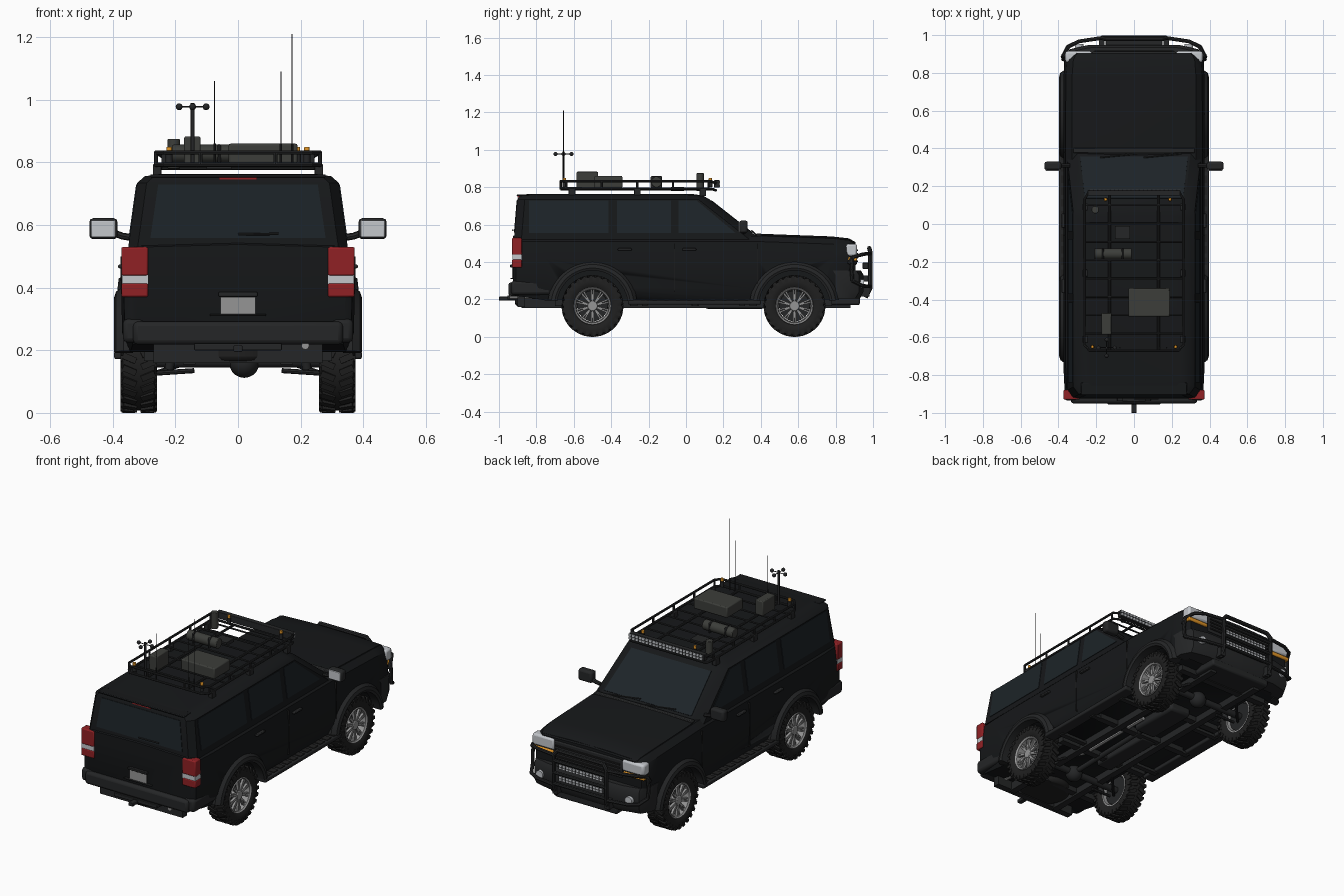
import bpy, bmesh, math
from mathutils import Vector, Matrix

if "Cube" in bpy.data.objects:
    bpy.data.objects.remove(bpy.data.objects["Cube"])

def mat(name, *c):
    m = bpy.data.materials.new(name)
    m.diffuse_color = (*c, 1)
    m.use_nodes = True
    m.node_tree.nodes["Principled BSDF"].inputs["Base Color"].default_value = m.diffuse_color
    return m
PAINT = mat("paint", .008, .009, .010); GLASS = mat("glass", .012, .017, .021)
TRIM = mat("trim", .018, .019, .020); RUBBER = mat("rubber", .014, .014, .014)
METAL = mat("metal", .30, .30, .30); LENS = mat("lens", .55, .57, .6)
RED = mat("red", .28, .015, .018); AMBER = mat("amber", .75, .3, .02)
OLIVE = mat("case_grey", .045, .047, .042)

def finish(name, bm, m, mir=False, bevel=0, smooth=True):
    bmesh.ops.recalc_face_normals(bm, faces=bm.faces)
    me = bpy.data.meshes.new(name); bm.to_mesh(me); bm.free()
    return place(name, me, m, mir, bevel, smooth)

def place(name, me, m, mir=False, bevel=0, smooth=True):
    o = bpy.data.objects.new(name, me); bpy.context.collection.objects.link(o)
    me.materials.clear(); me.materials.append(m)
    if smooth:
        bpy.ops.object.select_all(action='DESELECT')
        o.select_set(True); bpy.context.view_layer.objects.active = o
        bpy.ops.object.shade_smooth_by_angle(angle=math.radians(32))
    if bevel:
        b = o.modifiers.new("bevel", 'BEVEL'); b.width = bevel; b.segments = 2
    if mir:
        o.modifiers.new("mirror", 'MIRROR')
    return o

def loft(name, rings, m, cyclic=False, **k):
    bm = bmesh.new()
    vs = [[bm.verts.new(p) for p in r] for r in rings]
    n = len(rings[0])
    for i in range(len(vs) if cyclic else len(vs) - 1):
        a, b = vs[i], vs[(i + 1) % len(vs)]
        for j in range(n):
            bm.faces.new((a[j], a[(j + 1) % n], b[(j + 1) % n], b[j]))
    if not cyclic:
        bm.faces.new(vs[0]); bm.faces.new(vs[-1])
    return finish(name, bm, m, **k)

def boxes(name, items, m, **k):
    # items: (x0,x1,y0,y1,z0,z1)
    bm = bmesh.new()
    for x0, x1, y0, y1, z0, z1 in items:
        M = Matrix.Translation(((x0+x1)/2, (y0+y1)/2, (z0+z1)/2)) @ Matrix.Diagonal((x1-x0, y1-y0, z1-z0, 1))
        bmesh.ops.create_cube(bm, size=1, matrix=M)
    return finish(name, bm, m, **k)

def box(name, *a, **k):
    return boxes(name, [a[:6]], a[6], **k)

def tubes(name, paths, r, m, closed=False, mir=False, res=2):
    cu = bpy.data.curves.new(name, 'CURVE'); cu.dimensions = '3D'
    cu.bevel_depth = r; cu.bevel_resolution = res; cu.use_fill_caps = True
    for pts in paths:
        s = cu.splines.new('POLY'); s.points.add(len(pts) - 1); s.use_cyclic_u = closed
        for q, p in zip(s.points, pts):
            q.co = (*p, 1)
    t = bpy.data.objects.new(name, cu); bpy.context.collection.objects.link(t)
    bpy.context.view_layer.update()
    me = bpy.data.meshes.new_from_object(t.evaluated_get(bpy.context.evaluated_depsgraph_get()))
    bpy.data.objects.remove(t)
    return place(name, me, m, mir)

def cyl(name, p, q, r, m, seg=24, mir=False, bevel=0):
    p, q = Vector(p), Vector(q); d = q - p
    bm = bmesh.new()
    bmesh.ops.create_cone(bm, cap_ends=True, segments=seg, radius1=r, radius2=r, depth=d.length,
                          matrix=Matrix.Translation((p+q)/2) @ d.to_track_quat('Z', 'Y').to_matrix().to_4x4())
    return finish(name, bm, m, mir=mir, bevel=bevel)

def panel(name, pts, m, t=.003, mir=False):
    P = [Vector(p) for p in pts]
    n = (P[1]-P[0]).cross(P[2]-P[1]).normalized()
    if n.dot(P[0] - Vector((0, -.3, .5))) < 0: n = -n
    return loft(name, [[p - n*.002 for p in P], [p + n*t for p in P]], m, mir=mir, smooth=False)

def lathe(name, prof, c, m, seg=40, **k):
    # closed profile (x offset, radius) turned round the x axis
    rings = [[(c[0]+x, c[1]+r*math.cos(a), c[2]+r*math.sin(a)) for x, r in prof]
             for a in (2*math.pi*i/seg for i in range(seg))]
    return loft(name, rings, m, cyclic=True, **k)

AXLES = (-.50, .58)
ZW = .165
# lower body, with wheel wells cut out
def section(y, top, w, b):
    h = [(w-.03, b), (w-.004, b+.06), (w, .42), (w-.012, top-.03), (w-.045, top)]
    return [(x, y, z) for x, z in h] + [(0, y, top+.008)] + [(-x, y, z) for x, z in h[::-1]]
body = loft("body", [section(*s) for s in (
    (-.925, .53, .345, .25), (-.91, .54, .366, .22), (-.75, .54, .374, .195), (.38, .54, .374, .195),
    (.78, .526, .373, .195), (.87, .517, .366, .22), (.905, .50, .345, .24))], PAINT)
for y in AXLES:
    for s in (1, -1):
        c = cyl("arch_cutter", (s*.235, y, ZW), (s*.5, y, ZW), .195, PAINT, 48)
        c.hide_render = True
        md = body.modifiers.new("arch", 'BOOLEAN'); md.object = c; md.operation = 'DIFFERENCE'; md.solver = 'EXACT'
        bpy.context.view_layer.objects.active = body
        bpy.ops.object.modifier_apply(modifier=md.name)
        bpy.data.objects.remove(c)
# cabin with chamfered corners
def ring(z, yb, yf, h):
    r = [(h-.03, yb), (h, yb+.04), (h, yf-.06), (h-.05, yf)]
    return [(x, y, z) for x, y in r] + [(-x, y, z) for x, y in r[::-1]]
loft("cabin", [ring(.52, -.92, .40, .352), ring(.735, -.902, .126, .322),
               ring(.756, -.888, .09, .298), ring(.763, -.85, .04, .25)], PAINT)
# glazing
sx = lambda y, z: (.352 - (z-.52)*.14, y, z)
wy = lambda x, z: (x, .40 - (z-.52)*1.274, z)
ry = lambda x, z: (x, -.92 + (z-.52)*.084, z)
for nm, pts in (("quarter_window", ((-.84, .555), (-.415, .555), (-.415, .73), (-.84, .73))),
                ("rear_door_window", ((-.37, .555), (-.08, .555), (-.08, .73), (-.37, .73))),
                ("front_door_window", ((-.04, .555), (.265, .555), (.055, .73), (-.04, .73)))):
    panel(nm, [sx(*p) for p in pts], GLASS, mir=True)
panel("windshield", [wy(-.285, .555), wy(.285, .555), wy(.26, .728), wy(-.26, .728)], GLASS)
panel("rear_window", [ry(-.28, .558), ry(.28, .558), ry(.255, .73), ry(-.255, .73)], GLASS)
tubes("wipers", [[(x, .372, .549), (x-.2, .352, .567)] for x in (.25, .02)] + [[(.0, -.925, .57), (.13, -.925, .572)]], .004, TRIM)
# body details
boxes("door_seams", [(.36, .3755, y-.0015, y+.0015, .24, .50) for y in (-.06, .38)], RUBBER, mir=True)
boxes("door_handles", [(.36, .383, y, y+.075, .462, .474) for y in (-.365, -.02)], TRIM, mir=True, bevel=.004)
loft("hood", [[(s*w, y, z) for s, z in ((-1, z0-.02), (1, z0-.02), (1, z0+.003), (.4, z0+.011), (-.4, z0+.011), (-1, z0+.003))]
              for y, w, z0 in ((.405, .325, .54), (.78, .325, .526), (.87, .318, .516), (.895, .31, .502))], PAINT)
box("cowl", -.32, .32, .375, .403, .535, .552, TRIM, bevel=.004)
# wheel arch flares
for y in AXLES:
    sec = [(.335, .19), (.39, .19), (.396, .203), (.39, .222), (.366, .24), (.335, .24)]
    loft("fender_flare", [[(x, y+r*math.cos(a), ZW+r*math.sin(a)) for x, r in sec]
         for a in (math.radians(8+164*i/24) for i in range(25))], TRIM, mir=True)
# wheels
XW = .317
for y in AXLES:
    c = (XW, y, ZW)
    lathe("tire", [(-.045, .098), (-.055, .115), (-.057, .14), (-.05, .155), (0, .158), (.05, .155),
                   (.057, .14), (.055, .115), (.045, .098)], c, RUBBER, mir=True)
    bm = bmesh.new()
    for i in range(26):
        for s in (1, -1):
            R = Matrix.Translation(c) @ Matrix.Rotation(2*math.pi*(i+.25*s)/26, 4, 'X')
            bmesh.ops.create_cube(bm, size=1, matrix=R @ Matrix.Translation((s*.03, 0, .158)) @
                                  Matrix.Rotation(s*.4, 4, 'Z') @ Matrix.Diagonal((.046, .02, .013, 1)))
            bmesh.ops.create_cube(bm, size=1, matrix=R @ Matrix.Translation((s*.0545, 0, .147)) @
                                  Matrix.Diagonal((.008, .018, .026, 1)))
    finish("tire_tread", bm, RUBBER, mir=True, smooth=False)
    lathe("rim", [(.046, .101), (.052, .098), (.046, .09), (.0, .084), (-.045, .09), (-.045, .101)], c, METAL, mir=True)
    bm = bmesh.new()
    for i in range(20):
        a = 2*math.pi*(i//2 + (.13 if i % 2 else -.13))/10
        bmesh.ops.create_cube(bm, size=1, matrix=Matrix.Translation(c) @ Matrix.Rotation(a, 4, 'X') @
                              Matrix.Translation((.034, 0, .056)) @ Matrix.Diagonal((.014, .008, .072, 1)))
    finish("spokes", bm, METAL, mir=True, smooth=False)
    cyl("hub", (XW, y, ZW), (XW+.046, y, ZW), .027, METAL, mir=True, bevel=.004)
    cyl("brake_disc", (XW-.03, y, ZW), (XW+.005, y, ZW), .082, TRIM, mir=True)
    # axle, differential and links
    cyl("axle", (-.29, y, ZW), (.29, y, ZW), .02, TRIM, 16)
    bm = bmesh.new()
    bmesh.ops.create_uvsphere(bm, u_segments=16, v_segments=10, radius=.048,
                              matrix=Matrix.Translation((.02, y, .16)))
    finish("differential", bm, TRIM)
    cyl("shock", (.22, y-.04, .14), (.2, y-.06, .26), .015, TRIM, 12, mir=True)
    tubes("control_arm", [[(.27, y, .125), (.15, y+.13, .165)], [(.26, y-.02, .127), (.14, y-.03, .135)]], .008, TRIM, mir=True)
# chassis
box("frame_rail", .135, .175, -.88, .88, .155, .205, TRIM, mir=True)
boxes("cross_members", [(-.3, .3, y-.02, y+.02, .165, .2) for y in (-.68, -.28, .05, .36, .76)], TRIM)
cyl("driveshaft", (.02, -.48, .165), (.02, .2, .18), .015, TRIM, 12)
box("gearbox", -.06, .08, .1, .42, .15, .21, TRIM, bevel=.015)
box("fuel_tank", -.12, -.02, -.35, .05, .16, .21, TRIM, bevel=.01)
cyl("spare_wheel", (0, -.775, .165), (0, -.775, .225), .14, RUBBER, 36, bevel=.015)
tubes("exhaust", [[(.1, .2, .18), (.1, -.3, .18), (.215, -.65, .215), (.215, -.945, .215)]], .013, METAL)
# running boards
box("running_board", .325, .396, -.31, .40, .172, .196, TRIM, mir=True, bevel=.006)
boxes("step_treads", [(.337, .386, -.28+i*.062, -.24+i*.062, .195, .2) for i in range(11)], RUBBER, mir=True)
boxes("step_brackets", [(.17, .35, y-.015, y+.015, .165, .182) for y in (-.22, .05, .3)], TRIM, mir=True)
# rear end
box("rear_bumper", -.335, .335, -.95, -.87, .218, .292, TRIM, bevel=.015)
box("rear_bumper_corner", .30, .368, -.935, -.72, .225, .30, TRIM, mir=True, bevel=.015)
box("rear_valance", -.27, .27, -.90, -.86, .16, .225, TRIM)
boxes("hitch", [(-.014, .014, -1, -.85, .195, .215), (-.14, .14, -.955, -.9, .2, .222)], TRIM, bevel=.003)
boxes("tail_lamp", [(.287, .373, -.93, -.878, .37, .415), (.287, .373, -.93, -.878, .438, .53)], RED, mir=True, bevel=.006)
box("reverse_lamp", .288, .371, -.928, -.88, .412, .441, LENS, mir=True)
box("brake_light", -.06, .06, -.9, -.885, .745, .753, RED)
box("rear_spoiler", -.28, .28, -.905, -.84, .752, .762, PAINT, bevel=.004)
box("plate", -.056, .056, -.931, -.92, .315, .37, METAL)
boxes("tailgate_trim", [(-.062, .062, -.94, -.92, .372, .386), (-.09, .09, -.938, -.92, .309, .316)], TRIM, bevel=.003)
# mirrors
box("mirror_head", .385, .475, .285, .33, .555, .622, TRIM, mir=True, bevel=.012)
box("mirror_glass", .392, .468, .281, .29, .562, .615, LENS, mir=True, bevel=.003)
tubes("mirror_arm", [[(.34, .31, .56), (.37, .31, .565), (.41, .31, .58)]], .011, TRIM, mir=True)
# front end
box("grille", -.22, .22, .89, .913, .385, .49, TRIM, bevel=.006)
boxes("grille_slats", [(-.21, .21, .91, .919, z, z+.008) for z in (.40, .42, .44, .46)], RUBBER)
box("headlamp", .222, .364, .855, .915, .43, .497, LENS, mir=True, bevel=.012)
box("turn_signal", .228, .366, .858, .915, .406, .428, AMBER, mir=True, bevel=.006)
B = ((0, .95), (.24, .948), (.34, .925), (.37, .87), (.372, .80), (.33, .80), (.3, .86), (0, .86))
loft("front_bumper", [[(x, y-d, z) for x, y in B] for z, d in ((.205, .02), (.24, 0), (.33, 0), (.355, .015))], TRIM, mir=True)
cyl("fog_lamp", (.29, .92, .285), (.29, .952, .285), .023, LENS, 20, mir=True)
box("skid_plate", -.2, .2, .76, .93, .17, .215, TRIM, bevel=.01)
# bull bar
tubes("bull_bar_hoop", [[(-.17, .96, .21), (-.17, .985, .26), (-.17, .986, .45), (-.15, .98, .475), (.15, .98, .475),
                         (.17, .986, .45), (.17, .985, .26), (.17, .96, .21)]], .012, TRIM)
tubes("bull_bar_rails", [[(-.17, .988, z), (.17, .988, z)] for z in (.28, .345, .415)], .010, TRIM)
tubes("bull_bar_wings", [[(.17, .985, .445), (.29, .967, .445), (.345, .94, .44), (.372, .89, .425), (.376, .87, .39)],
                         [(.17, .985, .27), (.29, .967, .27), (.35, .94, .275), (.376, .89, .30)],
                         [(.372, .89, .425), (.378, .885, .36), (.376, .89, .30)]], .010, TRIM, mir=True)
boxes("bull_bar_mounts", [(.155, .185, .90, .98, .215, .27)], TRIM, mir=True)
def led_bar(name, y, z, w, h):
    box(name, -w, w, y-.03, y, z-h, z+h, TRIM, bevel=.003)
    n = int(w*2/.022)
    boxes(name+"_leds", [(-w+.012+i*.022, -w+.028+i*.022, y-.002, y+.003, z+s*h*.45-h*.33, z+s*h*.45+h*.33)
                         for i in range(n) for s in (1, -1)], LENS)
led_bar("lower_light_bar", .975, .312, .15, .017)
led_bar("upper_light_bar", .975, .38, .15, .017)
led_bar("roof_light_bar", .18, .818, .245, .02)
# roof rack
for z in (.793, .832):
    tubes("rack_rail", [[(-.262, -.64, z), (-.235, -.67, z), (.235, -.67, z), (.262, -.64, z),
                         (.262, .13, z), (.245, .16, z-.01), (-.245, .16, z-.01), (-.262, .13, z)]], .007, TRIM, closed=True)
tubes("rack_slats", [[(-.26, y, .793), (.26, y, .793)] for y in [-.58+.097*i for i in range(8)]], .005, TRIM)
tubes("rack_runners", [[(.13, -.67, .79), (.13, .15, .79)]], .007, TRIM, mir=True)
tubes("rack_posts", [[(.262, y, .793), (.262, y, .832)] for y in (-.64, -.45, -.26, -.07, .12)] +
      [[(.12, y, .79), (.12, y, .83)] for y in (-.67,)], .006, TRIM, mir=True)
boxes("rack_feet", [(.245, .272, y-.018, y+.018, .752, .795) for y in (-.61, -.26, .09)], TRIM, mir=True, bevel=.003)
# roof cargo
box("flat_case", -.03, .19, -.49, -.34, .797, .86, OLIVE, bevel=.006)
box("tall_case", -.172, -.12, -.585, -.47, .797, .883, OLIVE, bevel=.005)
cyl("roll", (-.21, -.158, .828), (-.012, -.158, .828), .029, OLIVE, 24, bevel=.004)
boxes("roll_straps", [(x, x+.01, -.189, -.127, .797, .859) for x in (-.17, -.065)], TRIM, bevel=.012)
cyl("sensor_can", (-.205, .075, .78), (-.205, .075, .875), .02, OLIVE, 20, bevel=.003)
box("low_case", -.1, -.02, -.08, -.01, .78, .8, TRIM)
for x, y in ((-.22, -.65), (.22, -.65), (-.15, .13), (.19, .13)):
    cyl("beacon_base", (x, y, .80), (x, y, .832), .011, TRIM, 12)
    cyl("beacon", (x, y, .832), (x, y, .85), .009, AMBER, 12, bevel=.003)
# antennas and wind gauge
for x, z in ((-.075, 1.06), (.137, 1.09), (.173, 1.21)):
    cyl("antenna_base", (x, -.655, .79), (x, -.655, .86), .004, TRIM, 8)
    cyl("antenna", (x, -.655, .86), (x, -.655, z), .0017, TRIM, 6)
wx, wyy = -.145, -.655
cyl("wind_gauge_pole", (wx, wyy, .79), (wx, wyy, .99), .006, TRIM, 12)
bm = bmesh.new()
ends = [(wx+.043*math.cos(a), wyy+.043*math.sin(a), .978) for a in (math.pi*i/2 for i in range(4))]
for e in ends:
    bmesh.ops.create_uvsphere(bm, u_segments=12, v_segments=8, radius=.011, matrix=Matrix.Translation(e))
finish("wind_gauge_cups", bm, TRIM)
tubes("wind_gauge_arms", [[(wx, wyy, .978), e] for e in ends], .0025, TRIM, res=0)
